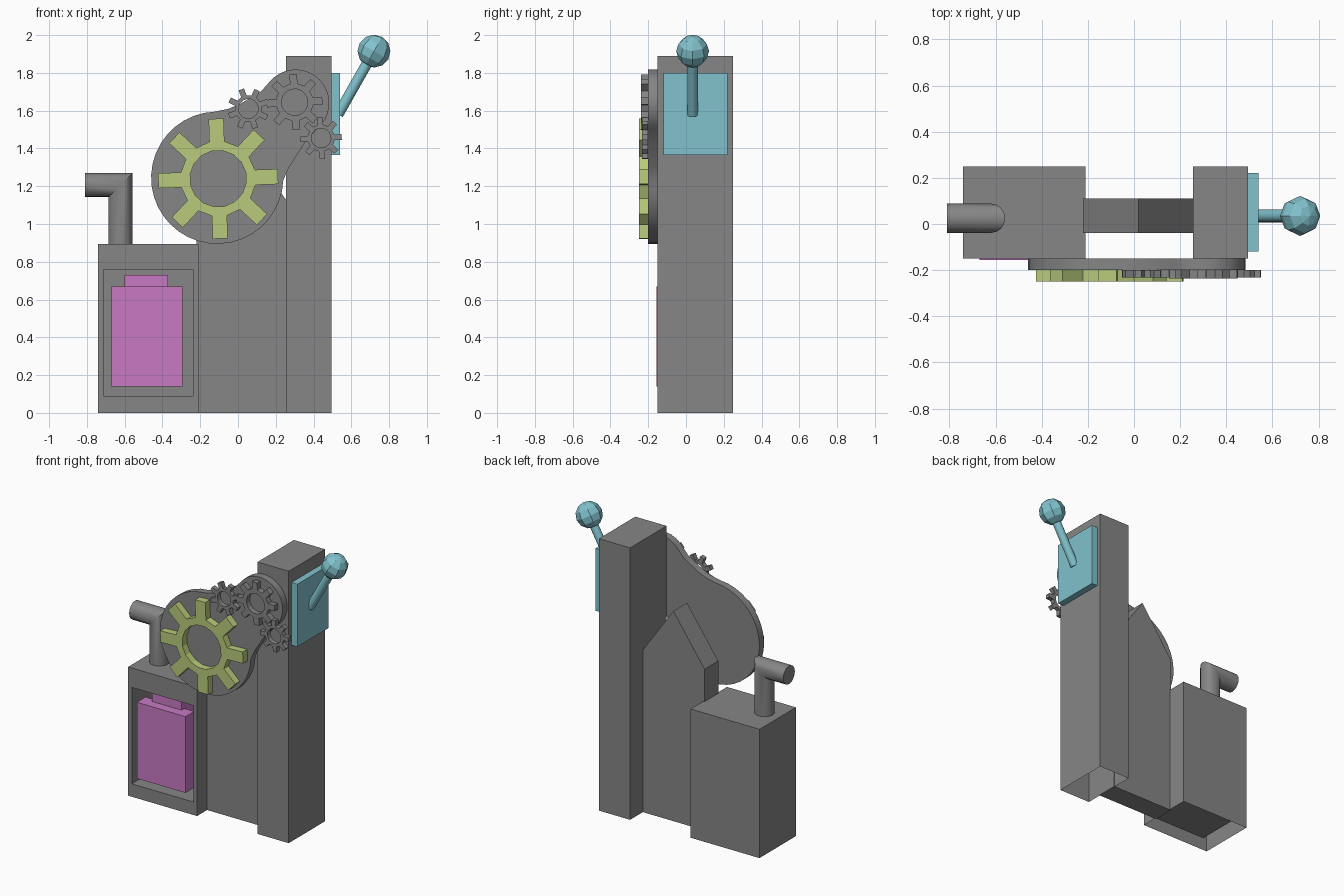
import bpy, bmesh
from math import sin, cos, asin, pi, radians
from mathutils import Vector, Matrix

cube = bpy.data.objects.get("Cube")
if cube:
    bpy.data.objects.remove(cube, do_unlink=True)


def material(name, rgb):
    m = bpy.data.materials.new(name)
    m.use_nodes = True
    m.diffuse_color = (*rgb, 1)
    m.node_tree.nodes["Principled BSDF"].inputs["Base Color"].default_value = (*rgb, 1)
    return m


GREY = material("machine grey", (0.238, 0.238, 0.238))
GREEN = material("gear green", (0.485, 0.6, 0.2))
PINK = material("panel pink", (0.58, 0.195, 0.55))
TEAL = material("lever teal", (0.22, 0.54, 0.61))


def finish(name, bm, mat, smooth=False, fix=True):
    if fix:
        bmesh.ops.recalc_face_normals(bm, faces=bm.faces[:])
    me = bpy.data.meshes.new(name)
    bm.to_mesh(me)
    bm.free()
    me.materials.append(mat)
    ob = bpy.data.objects.new(name, me)
    bpy.context.collection.objects.link(ob)
    if smooth:
        bpy.ops.object.select_all(action="DESELECT")
        bpy.context.view_layer.objects.active = ob
        ob.select_set(True)
        bpy.ops.object.shade_smooth_by_angle(angle=radians(35))
    return ob


def box_mesh(x, y, z):
    bm = bmesh.new()
    bmesh.ops.create_cube(bm, size=1)
    for v in bm.verts:
        for i, (lo, hi) in enumerate((x, y, z)):
            v.co[i] = lo if v.co[i] < 0 else hi
    bm.normal_update()
    return bm


def face_towards(bm, direction):
    return max(bm.faces, key=lambda f: f.normal.dot(Vector(direction)))


def open_bottom(bm):
    bmesh.ops.delete(bm, geom=[face_towards(bm, (0, 0, -1))], context="FACES_ONLY")


def extrude_y(bm, depth):
    geom = bmesh.ops.extrude_face_region(bm, geom=bm.faces[:], use_keep_orig=True)["geom"]
    verts = [g for g in geom if isinstance(g, bmesh.types.BMVert)]
    bmesh.ops.translate(bm, verts=verts, vec=(0, depth, 0))


def plate(name, outline, y0, y1, mat, smooth=False):
    bm = bmesh.new()
    bm.faces.new([bm.verts.new((x, y0, z)) for x, z in outline])
    extrude_y(bm, y1 - y0)
    return finish(name, bm, mat, smooth)


def arc(cx, cz, r, start, end, n):
    angles = [radians(start + (end - start) * i / n) for i in range(n + 1)]
    return [(cx + r * cos(a), cz + r * sin(a)) for a in angles]


def gear(name, cx, cz, hole, body, tip, half_width, turn, y0, y1, mat, teeth=8):
    bm = bmesh.new()

    def point(r, a):
        return bm.verts.new((cx + r * cos(a), y0, cz + r * sin(a)))

    inner, outer = [], []
    for i in range(teeth):
        a = radians(turn) + 2 * pi * i / teeth
        for s in (-1, 1):
            inner.append(point(hole, a + s * pi / teeth / 2))
            outer.append(point(body, a + s * asin(half_width / body)))
        tips = [point(tip, a + s * asin(half_width / tip)) for s in (-1, 1)]
        bm.faces.new((outer[-2], tips[0], tips[1], outer[-1]))
    for i in range(len(inner)):
        j = (i + 1) % len(inner)
        bm.faces.new((inner[i], outer[i], outer[j], inner[j]))
    extrude_y(bm, y1 - y0)
    return finish(name, bm, mat)


# Tall tower, open underneath
bm = box_mesh((0.255, 0.495), (-0.15, 0.25), (0, 1.89))
open_bottom(bm)
finish("tower", bm, GREY, fix=False)

# Low cabinet with a recessed front
bm = box_mesh((-0.74, -0.21), (-0.15, 0.25), (0, 0.895))
front = face_towards(bm, (0, -1, 0))
bmesh.ops.inset_region(bm, faces=[front], thickness=0.04)
for v in front.verts:
    v.co.z = 0.09 if v.co.z < 0.4 else 0.76
bmesh.ops.inset_region(bm, faces=[front], thickness=0, depth=-0.36)
bm.normal_update()
open_bottom(bm)
finish("cabinet", bm, GREY, fix=False)

# Hanging panel and its neck inside the recess
finish("panel", box_mesh((-0.67, -0.295), (-0.155, -0.06), (0.14, 0.67)), PINK)
finish("panel_neck", box_mesh((-0.6, -0.37), (-0.09, 0.2), (0.3, 0.73)), PINK)

# Gabled wall between cabinet and tower
plate("middle_wall", [(-0.22, 0), (0.26, 0), (0.26, 1.12), (0.02, 1.46), (-0.22, 1.12)],
      -0.04, 0.11, GREY)

# Backing plate: two discs with a blended waist
outline = arc(-0.11, 1.245, 0.35, 92, 358, 28)
outline += [(0.27, 1.3), (0.36, 1.44)]
outline += arc(0.305, 1.64, 0.178, -50, 140, 18)
outline += [(0.12, 1.7), (0.01, 1.635), (-0.05, 1.61)]
plate("gear_backing", outline, -0.2, -0.15, GREY, smooth=True)

# Gears
gear("large_gear", -0.105, 1.24, 0.15, 0.2, 0.32, 0.04, 2, -0.25, -0.2, GREEN)
gear("upper_gear", 0.3, 1.645, 0.07, 0.1, 0.148, 0.02, 3, -0.237, -0.2, GREY)
for name, x, z, turn in (("left_small_gear", 0.44, 1.455, 3), ("right_small_gear", 0.055, 1.61, 20)):
    gear(name, x, z, 0.052, 0.072, 0.11, 0.015, turn, -0.232, -0.2, GREY)

# Mitred exhaust pipe
bm = bmesh.new()
R, N, PX, PY, PZ = 0.064, 16, -0.622, 0.025, 1.206
rings = [[], [], []]
for i in range(N):
    u, w = R * cos(2 * pi * i / N), R * sin(2 * pi * i / N)
    for ring, co in zip(rings, ((PX + u, PY + w, 0.89), (PX + u, PY + w, PZ + u), (-0.81, PY + w, PZ + u))):
        ring.append(bm.verts.new(co))
for a, b in zip(rings, rings[1:]):
    for i in range(N):
        j = (i + 1) % N
        bm.faces.new((a[i], a[j], b[j], b[i]))
bm.faces.new(rings[0])
bm.faces.new(rings[2])
finish("pipe", bm, GREY, smooth=True)

# Lever mount, rod and knob
finish("lever_mount", box_mesh((0.495, 0.54), (-0.12, 0.22), (1.365, 1.8)), TEAL)
start, end = Vector((0.53, 0.035, 1.58)), Vector((0.72, 0.035, 1.915))
axis = end - start
tilt = axis.to_track_quat("Z", "Y").to_matrix().to_4x4()
bm = bmesh.new()
bmesh.ops.create_cone(bm, cap_ends=True, segments=16, radius1=0.028, radius2=0.028,
                      depth=axis.length, matrix=Matrix.Translation((start + end) / 2) @ tilt)
finish("lever_rod", bm, TEAL, smooth=True)
bm = bmesh.new()
bmesh.ops.create_uvsphere(bm, u_segments=8, v_segments=6, radius=0.087,
                          matrix=Matrix.Translation(end) @ tilt)
finish("lever_knob", bm, TEAL)
